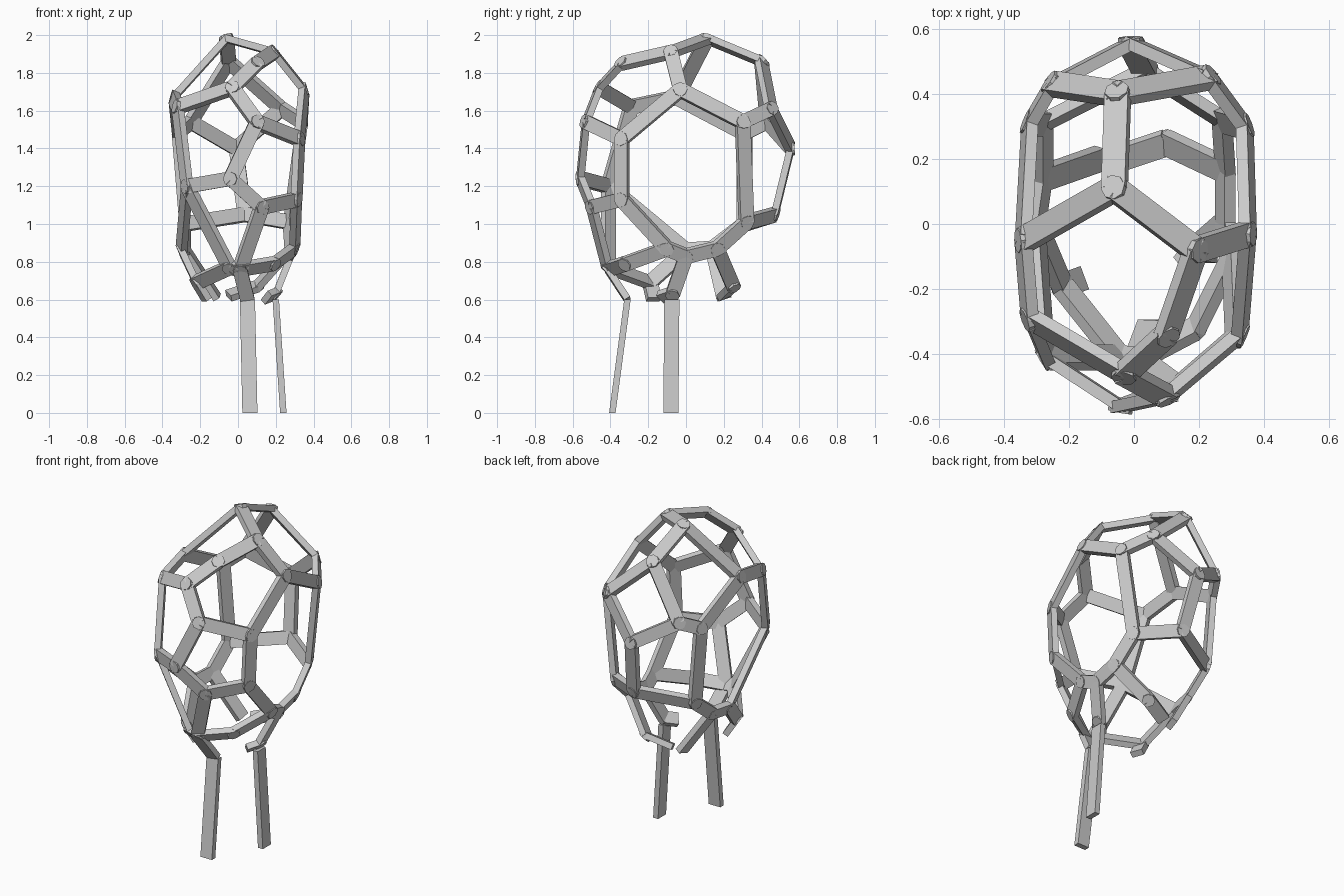
import bpy
import bmesh
from mathutils import Vector, Matrix

if "Cube" in bpy.data.objects:
    bpy.data.objects.remove(bpy.data.objects["Cube"], do_unlink=True)

WIDTH, THICK = 0.076, 0.036

# One plain grey for everything
grey = bpy.data.materials.new("light grey")
grey.use_nodes = True
grey.diffuse_color = (0.6, 0.6, 0.6, 1)
grey.node_tree.nodes["Principled BSDF"].inputs["Base Color"].default_value = (0.6, 0.6, 0.6, 1)

# Joints of the upper cage
upper = {
    "crown": (-.06, .11, 1.98), "crown_back": (-.05, .4, 1.86),
    "crown_left": (.19, -.08, 1.91), "crown_right": (-.34, -.05, 1.67),
    "side_top": (.35, -.03, 1.71), "brow": (.1, -.34, 1.85),
    "brow_mid": (-.03, -.46, 1.72), "brow_right": (-.32, -.29, 1.62),
    "face_top": (.1, -.53, 1.54), "face_left": (.325, -.34, 1.45),
    "face_mid": (-.04, -.56, 1.24), "face_right": (-.27, -.41, 1.2),
    "side_back": (.34, .3, 1.54), "back_left": (.23, .45, 1.61),
    "back_mid": (-.01, .555, 1.4), "back_right": (-.25, .43, 1.54),
    "side_right": (-.32, .31, 1.48),
}
# Joints of the lower cage
lower = {
    "chin": (.125, -.5, 1.09), "cheek": (.31, -.34, 1.13),
    "front_low": (.01, -.415, .76), "front_low_right": (-.045, -.41, .77),
    "front_low_left": (.19, -.32, .79), "left_low": (.3, -.1, .87),
    "left_foot": (.28, 0, .83), "left_rear": (.28, .165, .87),
    "right_low": (-.3, 0, .86), "right_rear": (-.28, .14, .87),
    "right_foot": (-.22, -.19, .69), "rear_mid": (.035, .47, 1.05),
    "rear_left": (.27, .32, 1.01), "rear_right": (-.28, .31, 1.0),
    "rear_foot": (.1, .25, .67), "leg_foot": (.2, -.07, .63),
}
# Free ends just above the legs
tips = {
    "front_tip": (.05, -.31, .6), "left_tip": (.15, -.13, .61),
    "right_tip": (-.165, -.17, .6), "right_rear_tip": (-.11, .2, .61),
    "rear_tip": (-.05, .2, .62),
}
joints = {k: Vector(v) for d in (upper, lower, tips) for k, v in d.items()}

# Paths of struts through the joints
upper_paths = [
    "crown_back crown crown_left brow brow_mid face_top face_mid face_right",
    "crown crown_right brow_right brow_mid",
    "crown_left side_top face_left face_top",
    "side_top side_back back_left crown_back back_right side_right crown_right",
    "back_left back_mid back_right",
    "brow_right face_right",
]
lower_paths = [
    "face_mid chin cheek face_left",
    "chin front_low front_low_left left_low cheek",
    "face_right front_low_right front_low",
    "front_low_right right_foot right_low face_right",
    "left_low left_foot left_rear rear_left side_back",
    "right_low right_rear rear_right side_right",
    "rear_left rear_mid rear_right",
    "rear_mid back_mid",
]
tip_paths = [
    "front_low front_tip",
    "left_foot leg_foot left_tip",
    "right_foot right_tip",
    "right_rear right_rear_tip",
    "left_rear rear_foot rear_tip",
]


def outward(p):
    """Direction pointing out of the egg-shaped shell."""
    return Vector((p.x / .13, p.y / .325, (p.z - 1.3) / .5)).normalized()


def bar(bm, a, b, across, through):
    """Four-sided bar from a to b with the given half-size vectors."""
    ends = []
    for p in (a, b):
        ends.append([bm.verts.new(p + across * s + through * t)
                     for s, t in ((-1, -1), (1, -1), (1, 1), (-1, 1))])
    bm.faces.new(ends[0])
    bm.faces.new(reversed(ends[1]))
    for i in range(4):
        j = (i + 1) % 4
        bm.faces.new((ends[0][j], ends[0][i], ends[1][i], ends[1][j]))


def hub(bm, p):
    """Flat eight-sided plate filling the gap at a joint."""
    turn = outward(p).to_track_quat('Z', 'Y').to_matrix().to_4x4()
    bmesh.ops.create_cone(bm, cap_ends=True, segments=8, radius1=WIDTH / 2,
                          radius2=WIDTH / 2, depth=THICK,
                          matrix=Matrix.Translation(p) @ turn)


def finish(bm, name):
    """Turn the built faces into a grey object."""
    bmesh.ops.recalc_face_normals(bm, faces=bm.faces)
    mesh = bpy.data.meshes.new(name)
    bm.to_mesh(mesh)
    bm.free()
    mesh.materials.append(grey)
    bpy.context.collection.objects.link(bpy.data.objects.new(name, mesh))


def cage(name, paths, hubs):
    """Struts along the paths, lying flat on the shell, with joint plates."""
    bm = bmesh.new()
    for path in paths:
        names = path.split()
        for first, second in zip(names, names[1:]):
            a, b = joints[first], joints[second]
            along = (b - a).normalized()
            normal = outward((a + b) / 2)
            normal = (normal - along * normal.dot(along)).normalized()
            bar(bm, a, b, along.cross(normal) * WIDTH / 2, normal * THICK / 2)
    for key in hubs:
        hub(bm, joints[key])
    finish(bm, name)


cage("upper_cage", upper_paths, upper)
cage("lower_cage", lower_paths, lower)
cage("strut_ends", tip_paths, ["rear_foot", "leg_foot"])

# Two flat legs, cut level at both ends
X, Y = Vector((1, 0, 0)), Vector((0, 1, 0))
for name, top, foot, across, through in (
        ("front_leg", (.05, -.31, .6), (.063, -.39, 0), X, Y),
        ("left_leg", (.2, -.075, .6), (.24, -.08, 0), Y, X)):
    bm = bmesh.new()
    bar(bm, Vector(foot), Vector(top), across * .04, through * .017)
    finish(bm, name)
